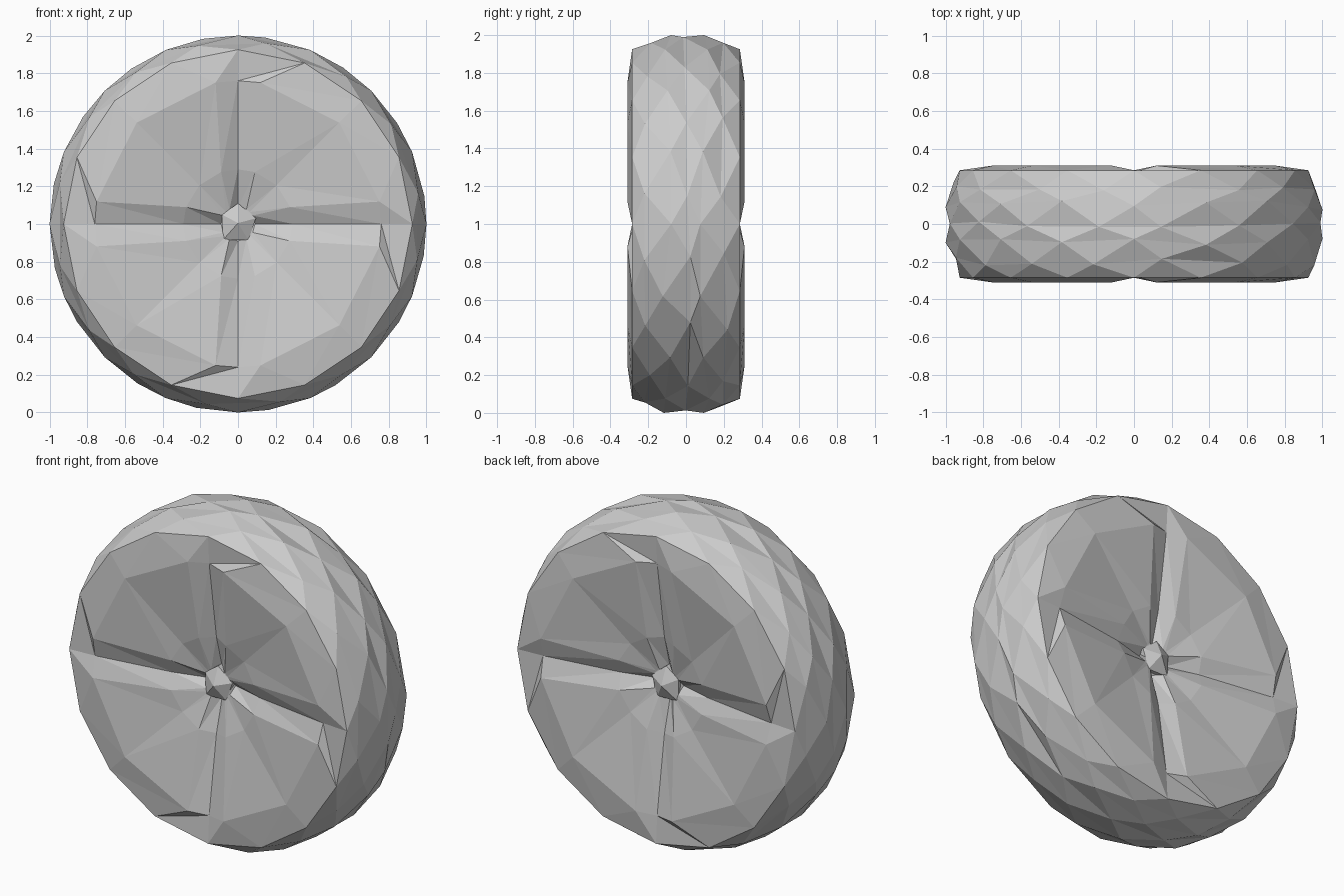
import bpy, bmesh, random
from math import sin, cos, radians

if "Cube" in bpy.data.objects:
    bpy.data.objects.remove(bpy.data.objects["Cube"])

random.seed(4)
STEP = 22.5


def make(name, bm):
    bmesh.ops.recalc_face_normals(bm, faces=bm.faces)
    me = bpy.data.meshes.new(name)
    bm.to_mesh(me)
    bm.free()
    ob = bpy.data.objects.new(name, me)
    bpy.context.collection.objects.link(ob)
    return ob


def point(bm, r, deg, y):
    a = radians(deg)
    return bm.verts.new((r * cos(a), y, 1 + r * sin(a)))


def bridge(bm, a, b, shift):
    # triangle strip between two 16-point rings; shift: b lags (+1) or leads a by half a step
    n = len(a)
    for i in range(n):
        j = (i + 1) % n
        if shift:
            bm.faces.new((a[i], a[j], b[i]))
            bm.faces.new((a[j], b[j], b[i]))
        else:
            bm.faces.new((a[i], b[j], b[i]))
            bm.faces.new((a[i], a[j], b[j]))


def face_ring(bm, r, edge, y_groove, y_panel, y_mid, s):
    # per quadrant: groove bottom, groove lip, panel middle, groove lip
    ring = []
    for q in range(4):
        for off, y, k in ((0, y_groove, 1), (edge, y_panel, 1),
                          (45, y_mid, 1), (90 - edge, y_panel, 1)):
            ring.append(point(bm, r * k, q * 90 + off, s * y))
    return ring


# wheel: faceted tread plus a dished, cross-grooved face on each side
bm = bmesh.new()
tread = [(-.285, .925, 0), (-.2, .97, .5), (-.1, 1, 0), (0, 1, .5),
         (.1, 1, 0), (.2, .97, .5), (.285, .925, 0)]
rings = []
for k, (y, r, off) in enumerate(tread):
    inner = 0 < k < 6
    rings.append([point(bm, r, (i + off) * STEP + (random.uniform(-3, 3) if off else 0),
                        y + (random.uniform(-.025, .025) if inner else 0))
                  for i in range(16)])
for k in range(6):
    if tread[k][2] == 0:
        bridge(bm, rings[k], rings[k + 1], True)
    else:
        bridge(bm, rings[k + 1], rings[k], True)

for s, rim in ((-1, rings[0]), (1, rings[-1])):
    outer = face_ring(bm, .76, 9, .275, .31, .31, s)
    inner = face_ring(bm, .29, 18, .205, .245, .235, s)
    centre = face_ring(bm, .09, 30, .15, .19, .19, s)
    bridge(bm, rim, outer, False)
    bridge(bm, outer, inner, False)
    bridge(bm, inner, centre, False)
    bm.faces.new(centre)
make("wheel", bm)

# hub knobs: small five-sided blunt points in the middle of each face
outline = [(0, .11), (-.085, .05), (-.08, -.085), (.055, -.085), (.095, .03)]
for s, name in ((-1, "front_hub"), (1, "rear_hub")):
    bm = bmesh.new()
    front = [bm.verts.new((x, s * .19, 1 + z)) for x, z in outline]
    back = [bm.verts.new((x, s * .11, 1 + z)) for x, z in outline]
    tip = bm.verts.new((0, s * .235, 1.005))
    for i in range(5):
        j = (i + 1) % 5
        bm.faces.new((front[i], front[j], tip))
        bm.faces.new((front[i], front[j], back[j], back[i]))
    bm.faces.new(back)
    make(name, bm)
